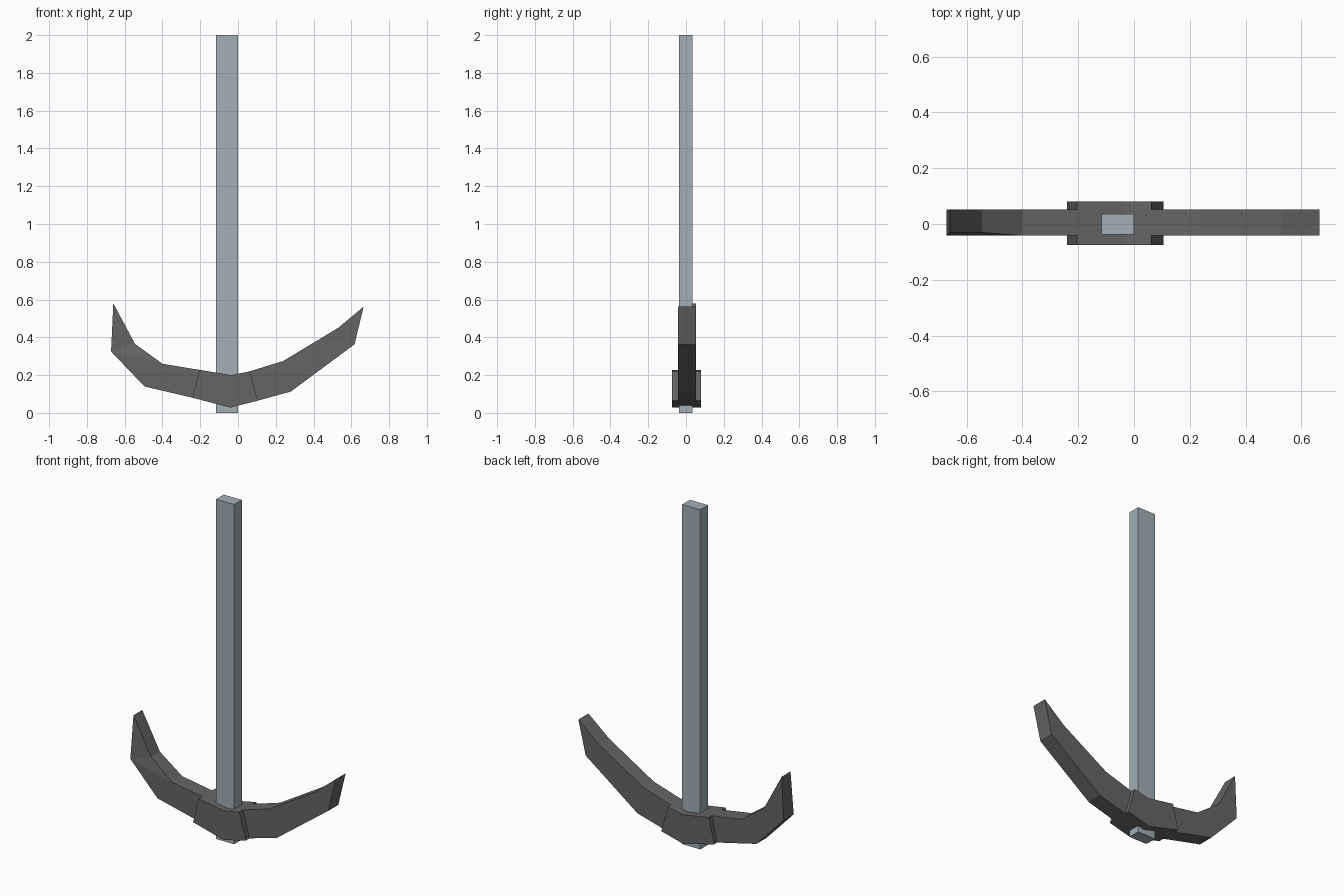
import bpy, bmesh

if "Cube" in bpy.data.objects:
    bpy.data.objects.remove(bpy.data.objects["Cube"])


def finish(bm, name, color):
    bmesh.ops.recalc_face_normals(bm, faces=bm.faces)
    me = bpy.data.meshes.new(name)
    bm.to_mesh(me)
    bm.free()
    ob = bpy.data.objects.new(name, me)
    bpy.context.collection.objects.link(ob)
    mat = bpy.data.materials.new(name + "_material")
    mat.diffuse_color = (*color, 1)
    mat.use_nodes = True
    mat.node_tree.nodes["Principled BSDF"].inputs["Base Color"].default_value = mat.diffuse_color
    me.materials.append(mat)
    return ob


# Wooden shaft: plain square bar
bm = bmesh.new()
bmesh.ops.create_cube(bm, size=1)
for v in bm.verts:
    v.co.x = 0.0 if v.co.x > 0 else -0.117
    v.co.y = 0.035 if v.co.y > 0 else -0.037
    v.co.z = 2.0 if v.co.z > 0 else 0.0
finish(bm, "handle", (0.36, 0.43, 0.47))

# Pick head: cross-sections from left tip to right tip
# (top x, top z, bottom x, bottom z, top front y, bottom front y, back y)
F, B = -0.042, 0.052      # blade thickness
CF, CB = -0.075, 0.08     # thicker collar
sections = [
    (-0.66, 0.58, -0.672, 0.325, -0.03, F, B),
    (-0.545, 0.365, -0.672, 0.325, -0.03, F, B),
    (-0.40, 0.26, -0.495, 0.14, F, F, B),
    (-0.205, 0.228, -0.24, 0.08, F, F, B),
    (-0.205, 0.228, -0.24, 0.08, CF, CF, CB),
    (-0.035, 0.20, -0.04, 0.028, CF, CF, CB),
    (0.062, 0.22, 0.105, 0.065, CF, CF, CB),
    (0.062, 0.22, 0.105, 0.065, F, F, B),
    (0.24, 0.275, 0.28, 0.113, F, F, B),
    (0.53, 0.45, 0.617, 0.363, F, F, B),
    (0.665, 0.562, 0.617, 0.363, F, F, B),
]
bm = bmesh.new()
rings = [[bm.verts.new(p) for p in ((tx, ft, tz), (bx, fb, bz), (bx, b, bz), (tx, b, tz))]
         for tx, tz, bx, bz, ft, fb, b in sections]
for r, s in zip(rings, rings[1:]):
    for i in range(4):
        j = (i + 1) % 4
        bm.faces.new((r[i], r[j], s[j], s[i]))
bm.faces.new(rings[0])
bm.faces.new(rings[-1])
# Drop the flat slivers at the collar steps, then close the pointed tips
bmesh.ops.delete(bm, geom=[f for f in bm.faces if f.calc_area() < 1e-6], context='FACES_ONLY')
bmesh.ops.remove_doubles(bm, verts=bm.verts, dist=1e-4)
bmesh.ops.triangulate(bm, faces=bm.faces, quad_method='LONG_EDGE')
finish(bm, "pick_head", (0.13, 0.13, 0.13))
